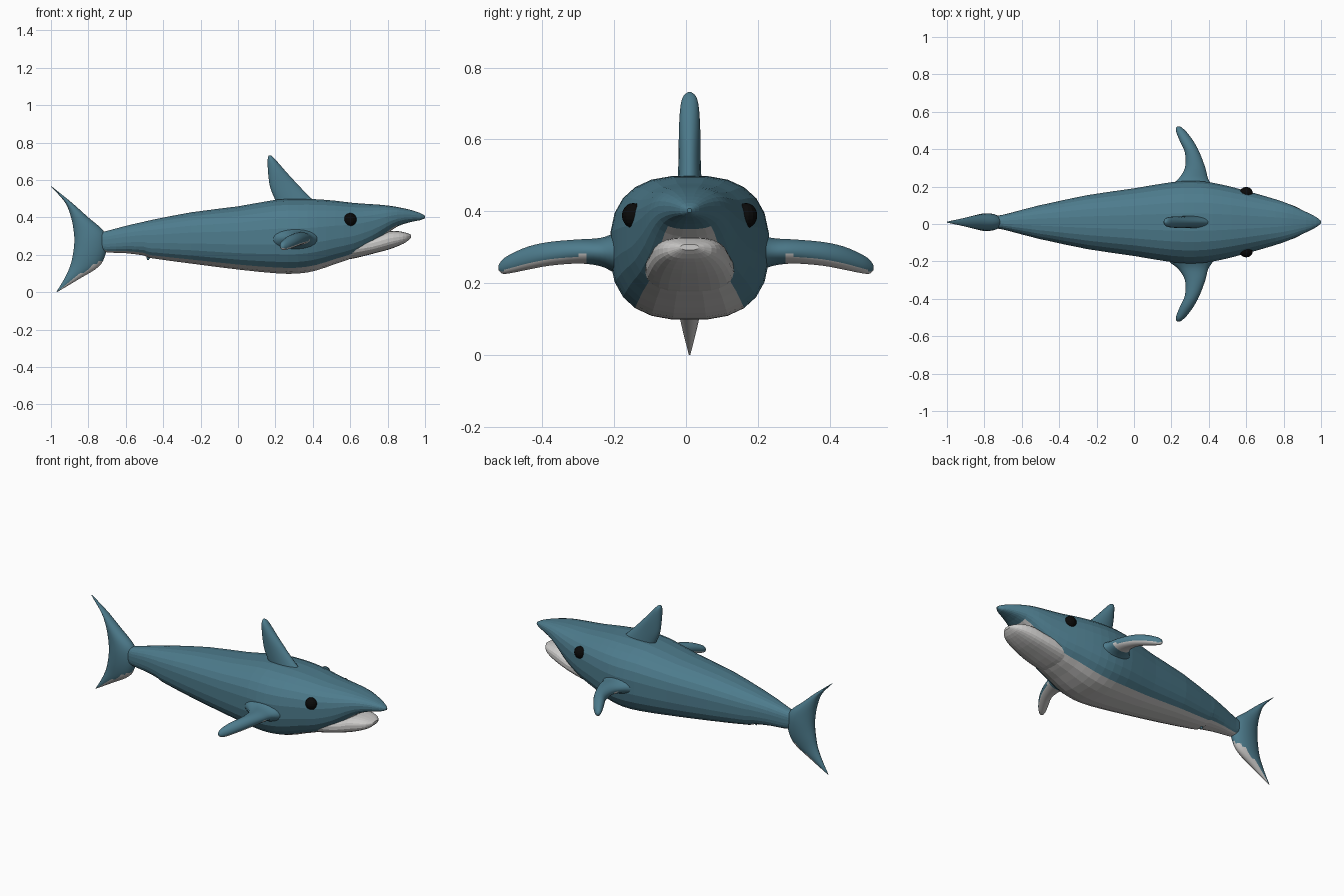
import bpy, bmesh, math
from mathutils import Vector


def material(name, rgb):
    m = bpy.data.materials.new(name)
    m.diffuse_color = (*rgb, 1)
    return m


BLUE = material("teal skin", (0.075, 0.20, 0.265))
GREY = material("pale belly", (0.60, 0.59, 0.58))
BLACK = material("black eye", (0.003, 0.003, 0.003))
CY = 0.01  # centre line of the body


def resample(rows, k):
    """Catmull-Rom subdivision of the station rows."""
    out = []
    for i in range(len(rows) - 1):
        p0, p1 = rows[max(i - 1, 0)], rows[i]
        p2, p3 = rows[i + 1], rows[min(i + 2, len(rows) - 1)]
        for s in range(k):
            t = s / k
            out.append([0.5 * (2 * b + (c - a) * t + (2 * a - 5 * b + 4 * c - d) * t * t
                               + (3 * b - a - 3 * c + d) * t ** 3)
                        for a, b, c, d in zip(p0, p1, p2, p3)])
    return out + [list(rows[-1])]


def section(c, a, b, n, power):
    """Superellipse ring about c; starts next to the -b direction."""
    pts = []
    for j in range(n):
        t = (j + 0.5) * 2 * math.pi / n
        s, q = math.sin(t), math.cos(t)
        s = math.copysign(abs(s) ** (2 / power), s)
        q = math.copysign(abs(q) ** (2 / power), q)
        pts.append(Vector(c) + Vector(a) * s - Vector(b) * q)
    return pts


def loft(name, rings, is_grey, smooth=False):
    bm = bmesh.new()
    vs = [[bm.verts.new(p) for p in r] for r in rings]
    n = len(rings[0])
    cols = []
    for r0, r1 in zip(vs, vs[1:]):
        for j in range(n):
            k = (j + 1) % n
            bm.faces.new((r0[j], r0[k], r1[k], r1[j]))
            cols.append(j)
    bm.faces.new(vs[0])
    bm.faces.new(vs[-1])
    cols += [n // 2, n // 2]
    bmesh.ops.recalc_face_normals(bm, faces=bm.faces)
    for f, j in zip(bm.faces, cols):
        f.material_index = int(is_grey(f.calc_center_median(), f.normal, j))
        f.smooth = smooth
    me = bpy.data.meshes.new(name)
    bm.to_mesh(me)
    bm.free()
    me.materials.append(BLUE)
    me.materials.append(GREY)
    ob = bpy.data.objects.new(name, me)
    bpy.context.collection.objects.link(ob)
    return ob


def trunk(rows, power=2.6):
    return [section((x, CY, (t + b) / 2), (0, w, 0), (0, 0, (t - b) / 2), 24, power)
            for x, w, t, b in rows]


# Body with upper jaw: x, half width, top, bottom
body = [(-0.76, 0.030, 0.315, 0.23), (-0.70, 0.040, 0.328, 0.212), (-0.60, 0.066, 0.355, 0.208),
        (-0.50, 0.092, 0.378, 0.195), (-0.47, 0.098, 0.385, 0.182), (-0.25, 0.145, 0.428, 0.152),
        (0.0, 0.182, 0.46, 0.120), (0.2, 0.215, 0.495, 0.100), (0.32, 0.222, 0.50, 0.098),
        (0.42, 0.212, 0.498, 0.115), (0.52, 0.190, 0.49, 0.15), (0.62, 0.163, 0.478, 0.185),
        (0.72, 0.134, 0.471, 0.245), (0.79, 0.112, 0.465, 0.305), (0.85, 0.088, 0.456, 0.350),
        (0.92, 0.055, 0.441, 0.374), (0.975, 0.027, 0.423, 0.385), (1.0, 0.006, 0.408, 0.396)]
loft("body", trunk(resample(body, 2)),
     lambda c, n, j: j in (21, 22, 23, 0, 1) and -0.72 < c.x < 0.85)

# Lower jaw
jaw = [(0.52, 0.120, 0.30, 0.165), (0.62, 0.125, 0.30, 0.180), (0.72, 0.117, 0.30, 0.205),
       (0.80, 0.104, 0.325, 0.226), (0.86, 0.086, 0.326, 0.248), (0.90, 0.062, 0.317, 0.268),
       (0.925, 0.025, 0.308, 0.292)]
loft("lower_jaw", trunk(resample(jaw, 2)), lambda c, n, j: True)


def upright(rows):
    """Vertical fin rings from z, front x, rear x, half thickness."""
    return [section(((f + r) / 2, CY, z), ((f - r) / 2, 0, 0), (0, t, 0), 20, 2)
            for z, f, r, t in resample(rows, 4)]


# Tail fin
tail = [(0.0, -0.968, -0.972, 0.002), (0.07, -0.85, -0.930, 0.020), (0.135, -0.745, -0.900, 0.034),
        (0.20, -0.708, -0.884, 0.044), (0.27, -0.700, -0.876, 0.048), (0.33, -0.720, -0.880, 0.045),
        (0.40, -0.800, -0.893, 0.036), (0.48, -0.890, -0.925, 0.022), (0.565, -0.996, -1.0, 0.003)]
loft("tail_fin", upright(tail),
     lambda c, n, j: n.z < -0.35 and c.z < 0.24 and c.x > -0.96, True)

# Dorsal fin
dorsal = [(0.46, 0.44, 0.215, 0.036), (0.50, 0.395, 0.195, 0.033), (0.56, 0.335, 0.171, 0.031),
          (0.63, 0.270, 0.161, 0.030), (0.69, 0.217, 0.158, 0.026), (0.72, 0.190, 0.160, 0.018),
          (0.732, 0.174, 0.166, 0.004)]
loft("dorsal_fin", upright(dorsal), lambda c, n, j: False, True)

# Small belly fin in front of the tail
belly = [(0.172, -0.478, -0.486, 0.002), (0.19, -0.465, -0.49, 0.008), (0.22, -0.45, -0.495, 0.012)]
loft("belly_fin", upright(belly), lambda c, n, j: False, True)

# Pectoral fins: y, front x, rear x, top z, bottom z
pectoral = [(0.15, 0.46, 0.15, 0.365, 0.20), (0.20, 0.425, 0.185, 0.340, 0.228),
            (0.24, 0.398, 0.235, 0.326, 0.247), (0.30, 0.382, 0.272, 0.322, 0.254),
            (0.38, 0.352, 0.272, 0.315, 0.248), (0.44, 0.320, 0.246, 0.302, 0.237),
            (0.49, 0.283, 0.226, 0.280, 0.227), (0.512, 0.260, 0.224, 0.265, 0.226),
            (0.522, 0.246, 0.232, 0.250, 0.236)]
for side, label in ((1, "left"), (-1, "right")):
    rings = [section(((f + r) / 2, side * y, (t + b) / 2), ((f - r) / 2, 0, 0),
                     (0, 0, (t - b) / 2), 20, 2)
             for y, f, r, t, b in resample(pectoral, 3)]
    loft(label + "_pectoral_fin", rings,
         lambda c, n, j: n.z < -0.45 and abs(c.y) > 0.27, True)

    # Eye
    bpy.ops.mesh.primitive_uv_sphere_add(segments=14, ring_count=10, radius=0.035,
                                         location=(0.6, CY + side * 0.157, 0.388))
    eye = bpy.context.object
    eye.name = label + "_eye"
    eye.scale.y = 0.9
    eye.data.materials.append(BLACK)
